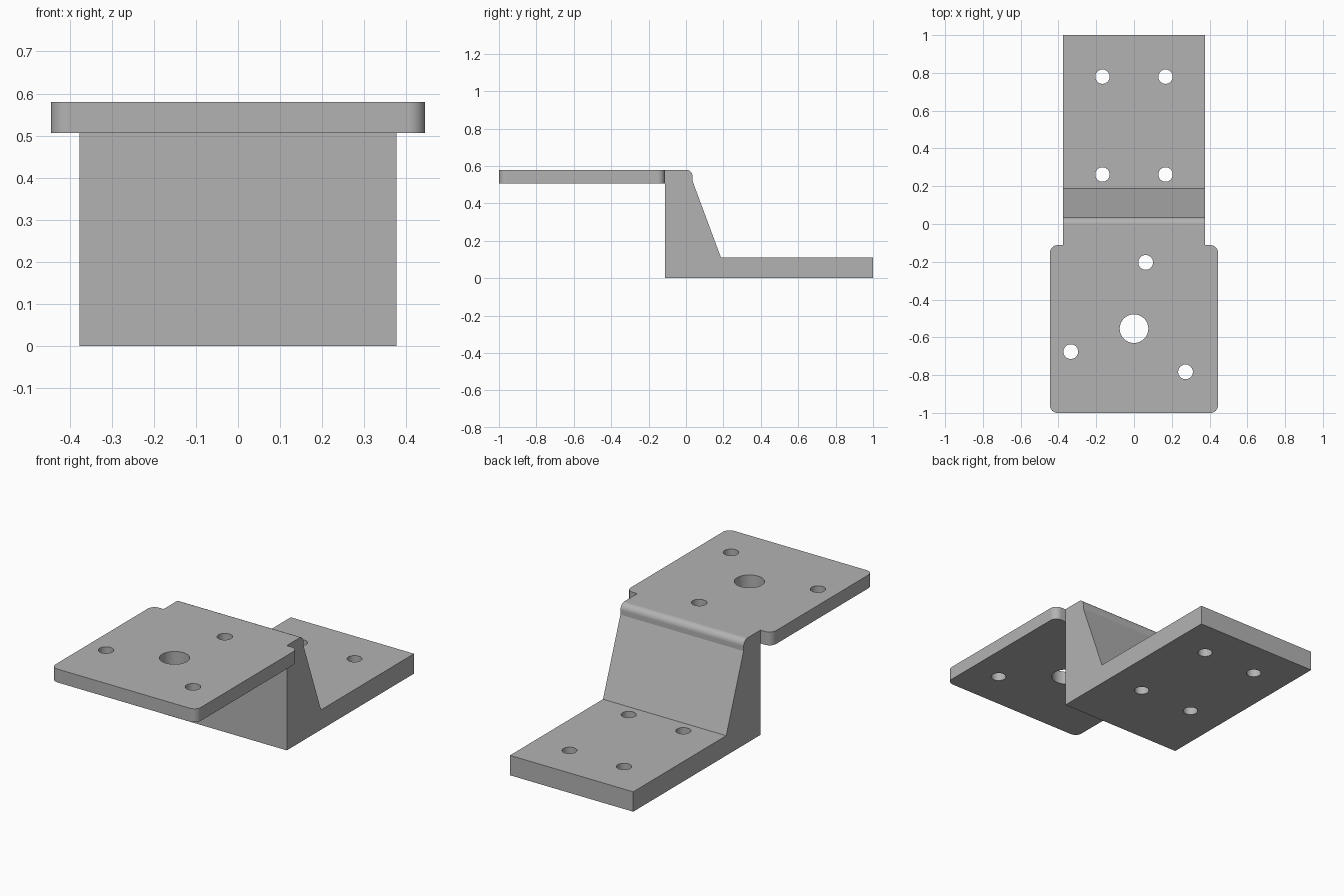
import bpy, bmesh
from math import sin, cos, pi, radians
from mathutils import Vector

cube = bpy.data.objects.get("Cube")
if cube:
    bpy.data.objects.remove(cube, do_unlink=True)

# Main sizes
BLOCK_W, BLOCK_FRONT, BASE_T = 0.377, -0.112, 0.11
PLATE_W, PLATE_BOTTOM, TOP = 0.445, 0.506, 0.58
CORNER, SHOULDER = 0.04, 0.035

grey = bpy.data.materials.new("light_grey_metal")
grey.use_nodes = True
grey.diffuse_color = (0.45, 0.45, 0.45, 1)
grey.node_tree.nodes["Principled BSDF"].inputs["Base Color"].default_value = grey.diffuse_color


def arc(cx, cy, r, start, end, steps=8):
    angles = [radians(start + (end - start) * i / steps) for i in range(steps + 1)]
    return [(cx + r * cos(a), cy + r * sin(a)) for a in angles]


def prism(name, points, direction):
    """Extrude a closed outline of 3D points along a vector."""
    bm = bmesh.new()
    face = bm.faces.new([bm.verts.new(p) for p in points])
    grown = bmesh.ops.extrude_face_region(bm, geom=[face])["geom"]
    bmesh.ops.translate(bm, vec=Vector(direction),
                        verts=[v for v in grown if isinstance(v, bmesh.types.BMVert)])
    bmesh.ops.recalc_face_normals(bm, faces=bm.faces)
    mesh = bpy.data.meshes.new(name)
    bm.to_mesh(mesh)
    bm.free()
    mesh.materials.append(grey)
    obj = bpy.data.objects.new(name, mesh)
    bpy.context.collection.objects.link(obj)
    return obj


def combine(target, other, operation):
    """Apply a boolean and remove the helper."""
    bpy.context.view_layer.objects.active = target
    mod = target.modifiers.new(operation, 'BOOLEAN')
    mod.operation, mod.object, mod.solver = operation, other, 'EXACT'
    bpy.ops.object.modifier_apply(modifier=mod.name)
    bpy.data.objects.remove(other, do_unlink=True)


# Stepped block: side profile with a rounded shoulder and sloped back
profile = [(BLOCK_FRONT, 0), (1, 0), (1, BASE_T), (0.187, BASE_T), (SHOULDER, 0.52)]
profile += arc(0, TOP - SHOULDER, SHOULDER, 0, 90) + [(BLOCK_FRONT, TOP)]
bracket = prism("bracket", [(-BLOCK_W, y, z) for y, z in profile], (2 * BLOCK_W, 0, 0))

# Overhanging mounting plate with rounded corners
x, back, front = PLATE_W - CORNER, BLOCK_FRONT - CORNER, -1 + CORNER
outline = []
for i, (cx, cy) in enumerate([(x, back), (-x, back), (-x, front), (x, front)]):
    outline += arc(cx, cy, CORNER, 90 * i, 90 * i + 90)
plate = prism("mounting_plate", [(px, py, PLATE_BOTTOM) for px, py in outline],
              (0, 0, TOP - PLATE_BOTTOM))
combine(bracket, plate, 'UNION')

# Bolt holes: four in the base, one large and three around it in the plate
holes = [(sx * 0.167, y, 0.038) for sx in (-1, 1) for y in (0.262, 0.78)]
holes.append((0, -0.554, 0.076))
holes += [(0.356 * cos(radians(a)), -0.554 + 0.356 * sin(radians(a)), 0.039)
          for a in (80, 200, 320)]
for hx, hy, r in holes:
    ring = arc(hx, hy, r, 0, 360, 32)[:-1]
    cutter = prism("hole_cutter", [(px, py, -0.2) for px, py in ring], (0, 0, 1))
    combine(bracket, cutter, 'DIFFERENCE')

# Merge leftover coplanar faces, then smooth only the rounded parts
bm = bmesh.new()
bm.from_mesh(bracket.data)
bmesh.ops.remove_doubles(bm, verts=bm.verts, dist=0.0001)
bmesh.ops.dissolve_limit(bm, angle_limit=radians(1), verts=bm.verts, edges=bm.edges)
bm.to_mesh(bracket.data)
bm.free()
bpy.ops.object.select_all(action='DESELECT')
bracket.select_set(True)
bpy.context.view_layer.objects.active = bracket
bpy.ops.object.shade_smooth_by_angle(angle=radians(15))
weighted = bracket.modifiers.new("weighted_normals", 'WEIGHTED_NORMAL')
weighted.keep_sharp = True
